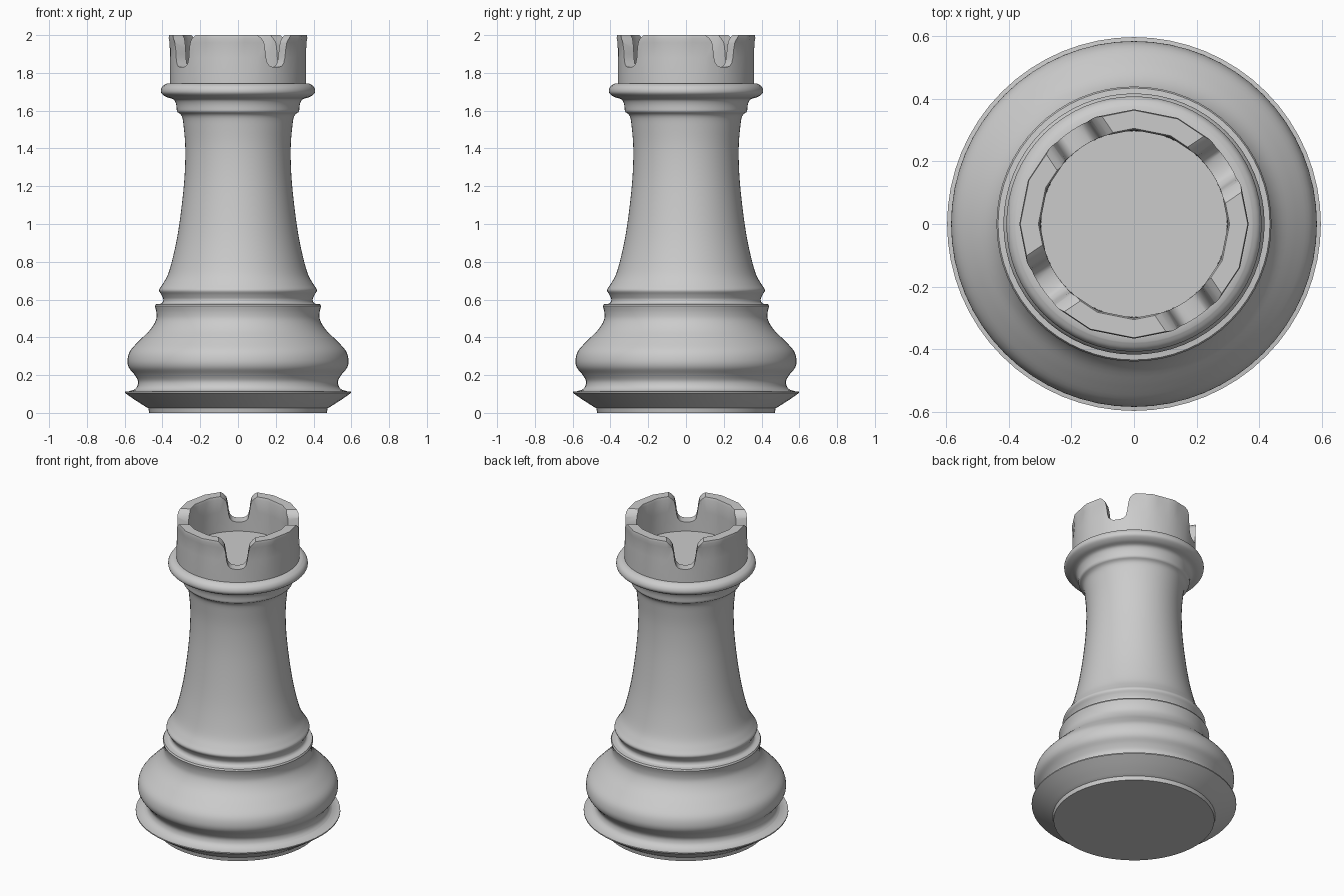
import bpy, bmesh, math
from mathutils import Matrix

if "Cube" in bpy.data.objects:
    bpy.data.objects.remove(bpy.data.objects["Cube"])

SEG = 64


def make_object(name, bm):
    bmesh.ops.recalc_face_normals(bm, faces=bm.faces[:])
    mesh = bpy.data.meshes.new(name)
    bm.to_mesh(mesh)
    bm.free()
    ob = bpy.data.objects.new(name, mesh)
    bpy.context.collection.objects.link(ob)
    return ob


def smooth_run(pts, steps=4):
    """Catmull-Rom curve through the points of one run."""
    p = [pts[0]] + pts + [pts[-1]]
    out = []
    for a, b, c, d in zip(p, p[1:], p[2:], p[3:]):
        for i in range(steps):
            t = i / steps
            out.append(tuple(0.5 * (2 * b[k] + (c[k] - a[k]) * t
                       + (2 * a[k] - 5 * b[k] + 4 * c[k] - d[k]) * t * t
                       + (3 * b[k] - a[k] - 3 * c[k] + d[k]) * t ** 3) for k in (0, 1)))
    return out + [pts[-1]]


def lathe(profile, cap_start=False, cap_end=False, facet_above=9.0):
    """Turn a (radius, z) profile; rings above facet_above become 16-sided."""
    bm = bmesh.new()
    rings = []
    side = math.tau / 16
    for r, z in profile:
        ring = []
        for i in range(SEG):
            a = math.tau * i / SEG
            k = r
            if z > facet_above:
                k *= math.cos(side / 2) / math.cos(a % side - side / 2)
            ring.append(bm.verts.new((k * math.cos(a), k * math.sin(a), z)))
        rings.append(ring)
    for lo, hi in zip(rings, rings[1:]):
        for i in range(SEG):
            j = (i + 1) % SEG
            bm.faces.new((lo[i], lo[j], hi[j], hi[i]))
    if cap_start:
        bm.faces.new(rings[0])
    if cap_end:
        bm.faces.new(rings[-1])
    return bm


def shade(ob, degrees=35):
    bpy.ops.object.select_all(action='DESELECT')
    ob.select_set(True)
    bpy.context.view_layer.objects.active = ob
    bpy.ops.object.shade_smooth_by_angle(angle=math.radians(degrees))


# Turned body: foot, bulge, stem and collar, split into runs at the creases
runs = [
    [(0.47, 0.0), (0.475, 0.025)],
    [(0.485, 0.03), (0.54, 0.065), (0.598, 0.105)],
    [(0.598, 0.112), (0.58, 0.114)],
    [(0.55, 0.122), (0.534, 0.14), (0.53, 0.17), (0.55, 0.205), (0.578, 0.24),
     (0.585, 0.28), (0.57, 0.33), (0.52, 0.385), (0.465, 0.44), (0.435, 0.49),
     (0.432, 0.53), (0.44, 0.565)],
    [(0.435, 0.575), (0.405, 0.58), (0.395, 0.60), (0.405, 0.625), (0.418, 0.65),
     (0.40, 0.68), (0.372, 0.73), (0.348, 0.81), (0.322, 0.93), (0.30, 1.08),
     (0.283, 1.25), (0.279, 1.40), (0.287, 1.51), (0.297, 1.57), (0.32, 1.592)],
    [(0.324, 1.60), (0.328, 1.635), (0.342, 1.66), (0.378, 1.672), (0.404, 1.69),
     (0.408, 1.71), (0.398, 1.73), (0.378, 1.743)],
    [(0.36, 1.745)],
]
profile = []
for run in runs:
    profile += smooth_run(run) if len(run) > 1 else run
body = make_object("turned_body", lathe(profile, cap_start=True))
shade(body)

# Battlement cup with a faceted rim
crown = make_object("battlement", lathe(
    [(0.36, 1.745), (0.36, 1.88), (0.362, 1.96), (0.367, 1.985), (0.364, 2.0),
     (0.306, 2.0), (0.301, 1.985), (0.298, 1.90), (0.297, 1.77)],
    cap_start=True, cap_end=True, facet_above=1.95))

# Four flared U-shaped slots
half = [(0.12, 2.05), (0.108, 2.0), (0.09, 1.985), (0.074, 1.965), (0.066, 1.93),
        (0.06, 1.88), (0.052, 1.852), (0.038, 1.836), (0.018, 1.83)]
outline = half + [(-u, z) for u, z in reversed(half)]
bm = bmesh.new()
for k in range(4):
    turn = Matrix.Rotation(math.radians(34 + 90 * k), 4, 'Z')
    inner, outer = [[bm.verts.new(turn @ Matrix.Translation((x, u, z)).translation)
                     for u, z in outline] for x in (0.16, 0.6)]
    bm.faces.new(inner)
    bm.faces.new(outer)
    for i in range(len(outline)):
        j = (i + 1) % len(outline)
        bm.faces.new((inner[i], inner[j], outer[j], outer[i]))
cutter = make_object("slot_cutter", bm)
cutter.hide_render = True

mod = crown.modifiers.new("slots", 'BOOLEAN')
mod.operation = 'DIFFERENCE'
mod.solver = 'EXACT'
mod.object = cutter
bpy.context.view_layer.objects.active = crown
bpy.ops.object.modifier_apply(modifier=mod.name)
bpy.data.objects.remove(cutter)

# Remove the hidden underside where the battlement meets the body
bm = bmesh.new()
bm.from_mesh(crown.data)
hidden = [f for f in bm.faces if max(v.co.z for v in f.verts) < 1.75]
bmesh.ops.delete(bm, geom=hidden, context='FACES')
bm.to_mesh(crown.data)
bm.free()
shade(crown)
